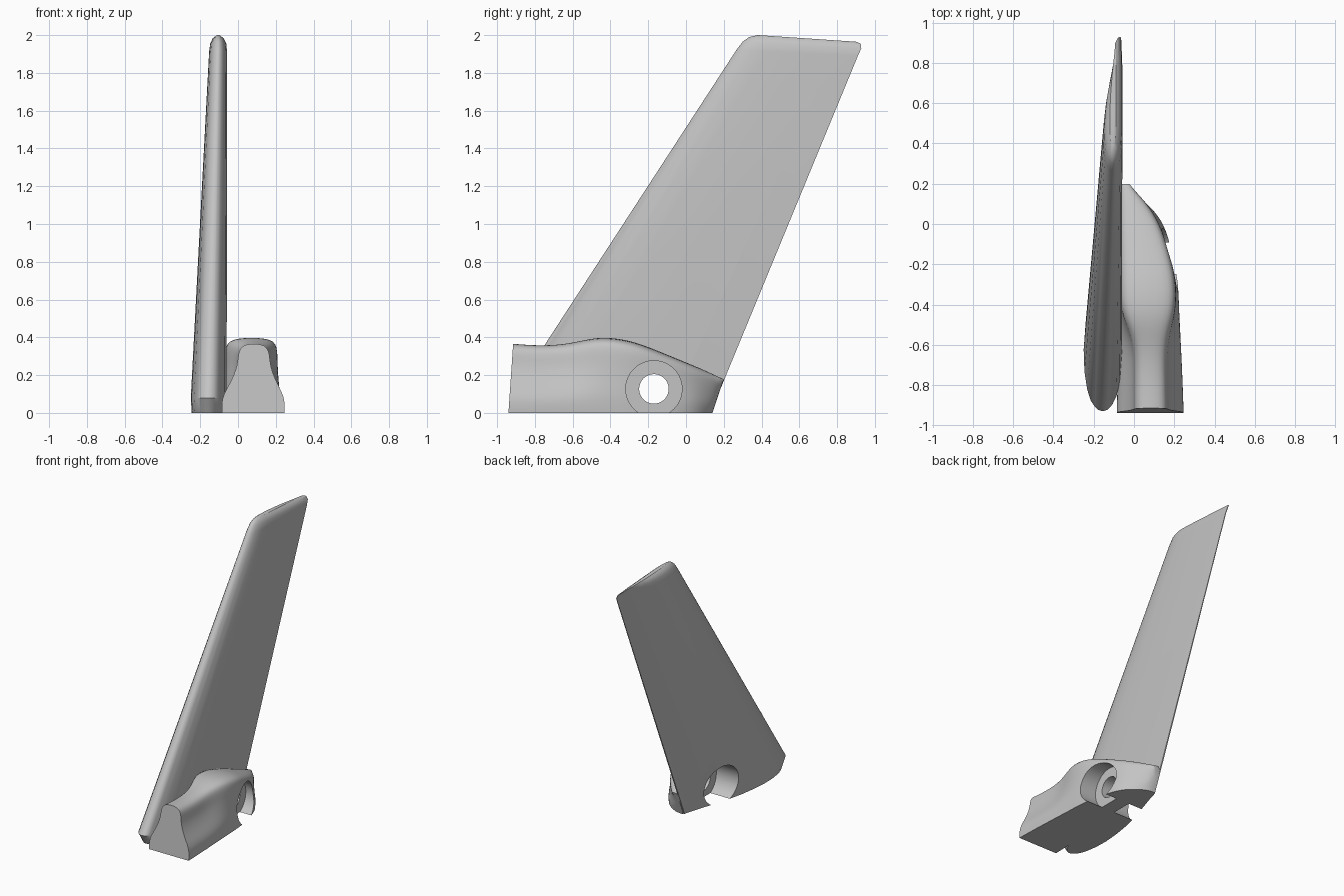
import bpy, bmesh, math
from mathutils import Matrix

cube = bpy.data.objects.get("Cube")
if cube:
    bpy.data.objects.remove(cube, do_unlink=True)

grey = bpy.data.materials.new("plain grey")
grey.use_nodes = True
grey.diffuse_color = (0.55, 0.55, 0.55, 1)
grey.node_tree.nodes["Principled BSDF"].inputs["Base Color"].default_value = grey.diffuse_color


def add_object(name, bm):
    mesh = bpy.data.meshes.new(name)
    bm.to_mesh(mesh)
    bm.free()
    mesh.materials.append(grey)
    obj = bpy.data.objects.new(name, mesh)
    bpy.context.collection.objects.link(obj)
    return obj


def loft(rings):
    """Closed skin through rings of equal point count, with flat ends."""
    bm = bmesh.new()
    loops = [[bm.verts.new(p) for p in ring] for ring in rings]
    n = len(loops[0])
    for a, b in zip(loops, loops[1:]):
        for i in range(n):
            j = (i + 1) % n
            bm.faces.new((a[i], a[j], b[j], b[i]))
    bm.faces.new(loops[0])
    bm.faces.new(loops[-1])
    bmesh.ops.recalc_face_normals(bm, faces=bm.faces)
    return bm


# Blade: aerofoil given as (chord fraction, thickness fraction from the flat side)
FOIL = [(0, .5), (.005, .61), (.02, .71), (.05, .82), (.1, .91), (.18, .98),
        (.28, 1), (.4, .95), (.52, .85), (.65, .68), (.8, .43), (.92, .22),
        (1, .1), (1, .05), (.8, 0), (.5, 0), (.25, 0), (.14, .05),
        (.07, .14), (.03, .25), (.006, .38)]


def foil_ring(z, lead, trail, thick, flat_x, drop):
    return [(flat_x - u * thick, lead + c * (trail - lead), z - drop * c) for c, u in FOIL]


blade = add_object("blade", loft([
    foil_ring(0, -.88, .13, .185, -.06, 0),
    foil_ring(.08, -.93, .163, .19, -.06, 0),
    foil_ring(1.92, .266, .91, .095, -.058, .03),
    foil_ring(1.965, .3, .928, .085, -.062, .035),
    foil_ring(1.99, .335, .925, .06, -.075, .035),
    foil_ring(2.0, .38, .9, .03, -.09, .035)]))


# Mounting root: bell section at the front, boxy in the middle, tapered tail
def root_ring(y, h, left, right, top_left, top_right, shear):
    inset = min(.035, .25 * (top_right - top_left))

    def side(foot, top, s):
        return [(foot, 0), (foot + s * .003, .22 * h), (foot * .5 + top * .5, .42 * h),
                (top, .68 * h), (top, .9 * h), (top - s * inset, h)]
    outline = side(left, top_left, -1) + side(right, top_right, 1)[::-1]
    return [(x, y + shear * (1 - z / h), z) for x, z in outline]


bm = loft([
    root_ring(-.915, .367, -.085, .246, 0, .168, -.025),
    root_ring(-.76, .355, -.08, .24, 0, .165, 0),
    root_ring(-.62, .367, -.08, .233, 0, .165, 0),
    root_ring(-.52, .392, -.08, .228, -.03, .185, 0),
    root_ring(-.42, .404, -.08, .222, -.07, .21, 0),
    root_ring(-.28, .382, -.08, .218, -.07, .21, 0),
    root_ring(-.15, .33, -.08, .193, -.07, .178, 0),
    root_ring(0, .268, -.078, .15, -.072, .13, 0),
    root_ring(.1, .226, -.075, .085, -.072, .07, -.02),
    root_ring(.2, .178, -.072, -.01, -.07, -.012, -.06)])
crease = bm.edges.layers.float.new("crease_edge")
for e in bm.edges:
    if e.calc_face_angle(0) > math.radians(60):
        e[crease] = 1
root = add_object("mounting_root", bm)
sub = root.modifiers.new("smooth", 'SUBSURF')
sub.levels = sub.render_levels = 2


# Bolt hole with a counterbore on each side, cut through both parts
def bore(name, radius, x0, x1):
    bm = bmesh.new()
    spin = Matrix.Translation(((x0 + x1) / 2, -.17, .127)) @ Matrix.Rotation(math.pi / 2, 4, 'Y')
    bmesh.ops.create_cone(bm, cap_ends=True, segments=64, radius1=radius, radius2=radius,
                          depth=x1 - x0, matrix=spin)
    obj = add_object(name, bm)
    obj.hide_render = True
    return obj


cutters = [bore("bolt_hole", .078, -.5, .5),
           bore("outer_counterbore", .149, .08, .6),
           bore("inner_counterbore", .149, -.6, -.03)]
for part in (blade, root):
    for c in cutters:
        m = part.modifiers.new(c.name, 'BOOLEAN')
        m.operation, m.solver, m.object = 'DIFFERENCE', 'EXACT', c

# Bake the cuts, drop the cutters
bpy.context.view_layer.update()
graph = bpy.context.evaluated_depsgraph_get()
baked = [bpy.data.meshes.new_from_object(p.evaluated_get(graph)) for p in (blade, root)]
for part, mesh in zip((blade, root), baked):
    part.modifiers.clear()
    part.data = mesh
for c in cutters:
    bpy.data.objects.remove(c, do_unlink=True)

bpy.ops.object.select_all(action='DESELECT')
for part in (blade, root):
    part.select_set(True)
bpy.context.view_layer.objects.active = blade
bpy.ops.object.shade_smooth_by_angle(angle=math.radians(30))
